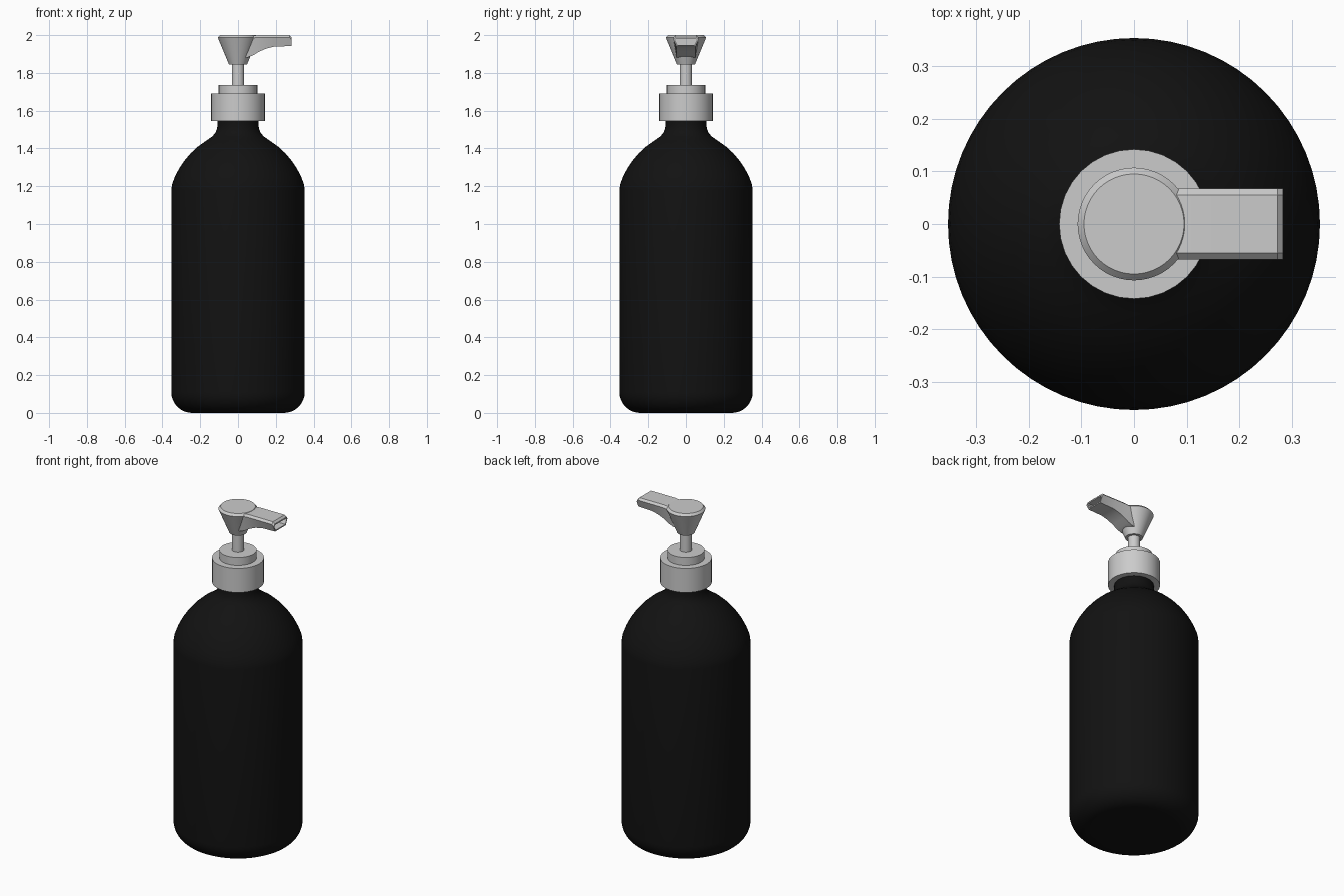
import bpy, bmesh, math

if "Cube" in bpy.data.objects:
    bpy.data.objects.remove(bpy.data.objects["Cube"])


def finish(bm, name, angle=30):
    bmesh.ops.recalc_face_normals(bm, faces=bm.faces[:])
    me = bpy.data.meshes.new(name)
    bm.to_mesh(me)
    bm.free()
    ob = bpy.data.objects.new(name, me)
    bpy.context.collection.objects.link(ob)
    smooth(ob, angle)
    return ob


def smooth(ob, angle=30):
    bpy.ops.object.select_all(action='DESELECT')
    ob.select_set(True)
    bpy.context.view_layer.objects.active = ob
    bpy.ops.object.shade_smooth_by_angle(angle=math.radians(angle))


def lathe(name, profile, sides):
    """Revolve (radius, z) points around z and cap both ends."""
    bm = bmesh.new()
    rings = []
    for r, z in profile:
        rings.append([bm.verts.new((r * math.cos(2 * math.pi * i / sides),
                                    r * math.sin(2 * math.pi * i / sides), z))
                      for i in range(sides)])
    for a, b in zip(rings, rings[1:]):
        for i in range(sides):
            j = (i + 1) % sides
            bm.faces.new((a[i], a[j], b[j], b[i]))
    bm.faces.new(rings[0][::-1])
    bm.faces.new(rings[-1])
    return finish(bm, name)


# Bottle: rounded base, straight wall, domed shoulder, flared neck
base = [(0.243 + 0.11 * math.sin(t * math.pi / 16), 0.11 - 0.11 * math.cos(t * math.pi / 16))
        for t in range(9)]
shoulder = [(0.353, 1.18), (0.349, 1.21), (0.334, 1.25), (0.312, 1.293), (0.284, 1.335),
            (0.25, 1.375), (0.212, 1.41), (0.17, 1.44), (0.138, 1.462), (0.12, 1.482),
            (0.111, 1.505), (0.108, 1.53), (0.108, 1.56)]
bottle = lathe("bottle", base + shoulder, 64)
black = bpy.data.materials.new("black_plastic")
black.diffuse_color = (0.006, 0.006, 0.006, 1)
black.use_nodes = True
black.node_tree.nodes["Principled BSDF"].inputs["Base Color"].default_value = black.diffuse_color
bottle.data.materials.append(black)

# Screw collar with its raised step, and the pump stem
lathe("collar", [(0.142, 1.545), (0.142, 1.69), (0.102, 1.69), (0.102, 1.737)], 32)
lathe("stem", [(0.033, 1.73), (0.033, 1.85)], 32)

# Pump head: flared cone with a chamfered top
head = lathe("pump_head", [(0.048, 1.845), (0.107, 1.987), (0.095, 2.0)], 48)

# Spout: tapered section swept along x (x, top z, bottom z)
stations = [(0.02, 1.997, 1.88), (0.05, 1.997, 1.882), (0.08, 1.997, 1.893),
            (0.11, 2.0, 1.912), (0.15, 2.0, 1.929), (0.19, 2.0, 1.939),
            (0.272, 2.0, 1.942), (0.283, 1.989, 1.942)]
bm = bmesh.new()
loops = []
for x, top, bot in stations:
    half = [(0.055, top), (0.067, min(top, 2.0) - 0.012), (0.05, bot)]
    section = half + [(-y, z) for y, z in reversed(half)]
    loops.append([bm.verts.new((x, y, z)) for y, z in section])
for a, b in zip(loops, loops[1:]):
    for i in range(6):
        j = (i + 1) % 6
        bm.faces.new((a[i], a[j], b[j], b[i]))
bm.faces.new(loops[0])
tip = bm.faces.new(loops[-1])
bmesh.ops.recalc_face_normals(bm, faces=bm.faces[:])

# Hollow nozzle opening at the tip
bmesh.ops.inset_region(bm, faces=[tip], thickness=0.008)
hole = bmesh.ops.extrude_face_region(bm, geom=[tip])
bmesh.ops.translate(bm, vec=(-0.12, 0, 0),
                    verts=[v for v in hole["geom"] if isinstance(v, bmesh.types.BMVert)])
if tip.is_valid:
    bmesh.ops.delete(bm, geom=[tip], context='FACES_ONLY')
spout = finish(bm, "spout")

# Fuse the spout into the head
mod = head.modifiers.new("join_spout", 'BOOLEAN')
mod.operation = 'UNION'
mod.solver = 'EXACT'
mod.object = spout
bpy.context.view_layer.objects.active = head
bpy.ops.object.modifier_apply(modifier=mod.name)
bpy.data.objects.remove(spout)
smooth(head)
